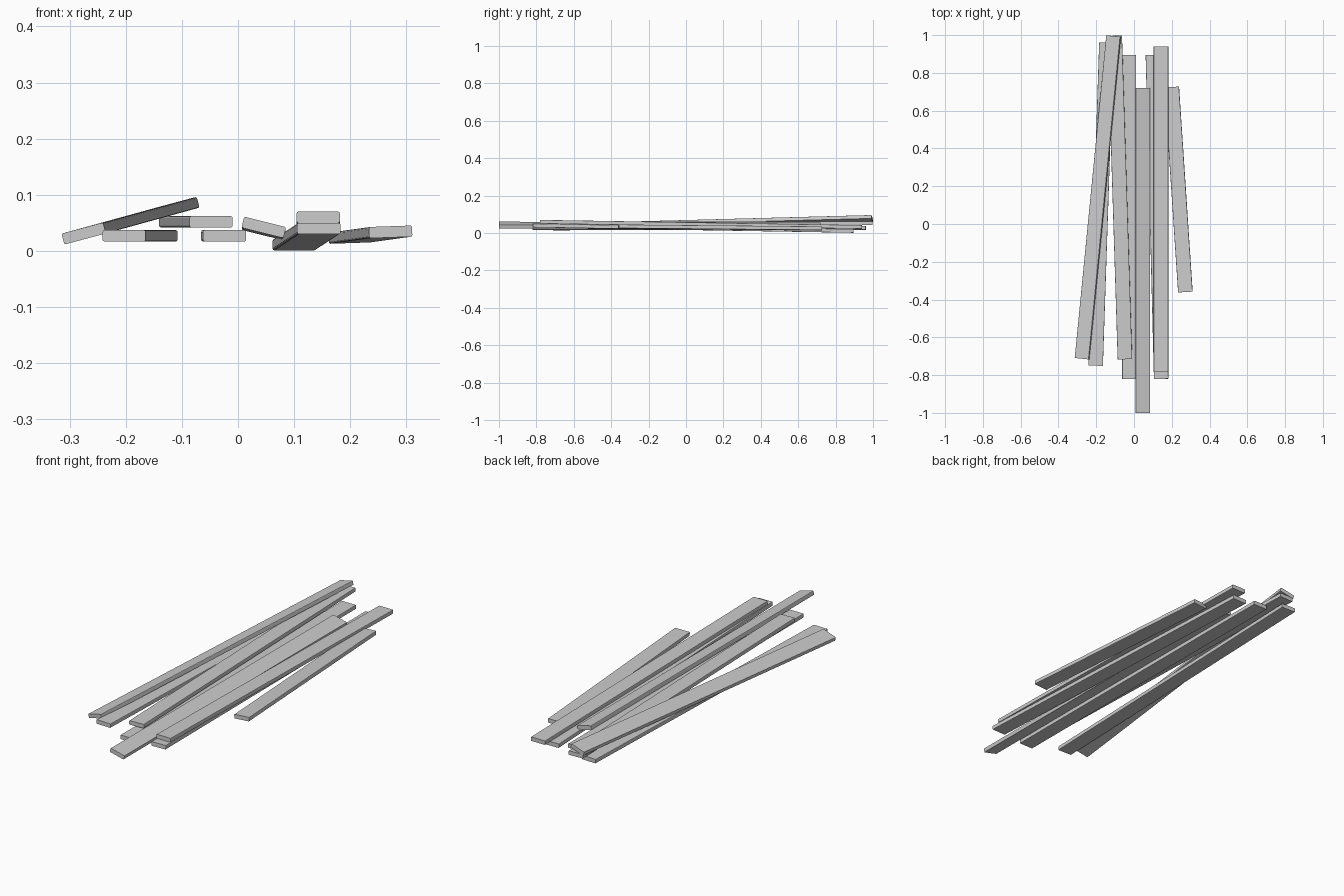
import bpy
from math import radians, cos, sin
from mathutils import Vector, Matrix

cube = bpy.data.objects.get("Cube")
if cube:
    bpy.data.objects.remove(cube, do_unlink=True)

WIDTH, THICK = 0.077, 0.02

grey = bpy.data.materials.new("plank_grey")
grey.use_nodes = True
colour = (0.6, 0.6, 0.6, 1)
grey.diffuse_color = colour
grey.node_tree.nodes["Principled BSDF"].inputs["Base Color"].default_value = colour


def plank(name, front, back, roll=0):
    """Board between two end centres, rolled so a positive angle lifts its +x edge."""
    front, back = Vector(front), Vector(back)
    along = (back - front).normalized()
    side = Vector((cos(radians(roll)), 0, sin(radians(roll))))
    side = (side - along * side.dot(along)).normalized()
    up = side.cross(along)
    bpy.ops.mesh.primitive_cube_add(size=1)
    ob = bpy.context.object
    ob.name = name
    ob.data.transform(Matrix.Diagonal((WIDTH, (back - front).length, THICK, 1)))
    # Soften only the long edges
    weights = ob.data.attributes.new("bevel_weight_edge", "FLOAT", "EDGE")
    for e in ob.data.edges:
        a, b = (ob.data.vertices[i].co for i in e.vertices)
        weights.data[e.index].value = 1.0 if abs(a.y - b.y) > 0.5 else 0.0
    bevel = ob.modifiers.new("rounded_edges", "BEVEL")
    bevel.limit_method = "WEIGHT"
    bevel.width = 0.003
    bevel.segments = 2
    frame = Matrix((side, along, up)).transposed().to_4x4()
    ob.matrix_world = Matrix.Translation((front + back) / 2) @ frame
    ob.data.materials.append(grey)
    return ob


# Lower layer
plank("lower_plank_right", (-0.203, -0.75, 0.027), (-0.146, 0.96, 0.027))
plank("lower_plank_middle", (-0.024, -0.82, 0.027), (-0.027, 0.895, 0.027))
plank("lower_plank_left", (0.144, -0.82, 0.04), (0.1, 0.895, 0.011))
plank("short_plank", (0.272, -0.36, 0.034), (0.2, 0.725, 0.024), 2)

# Upper layer
plank("leaning_plank", (-0.275, -0.713, 0.031), (-0.108, 0.995, 0.077), 15)
plank("crossing_plank", (-0.048, -0.716, 0.052), (-0.102, 0.997, 0.052))
plank("tilted_plank", (0.046, -1.0, 0.042), (0.046, 0.72, 0.038), -14)
plank("top_plank", (0.143, -0.78, 0.06), (0.143, 0.94, 0.032))
